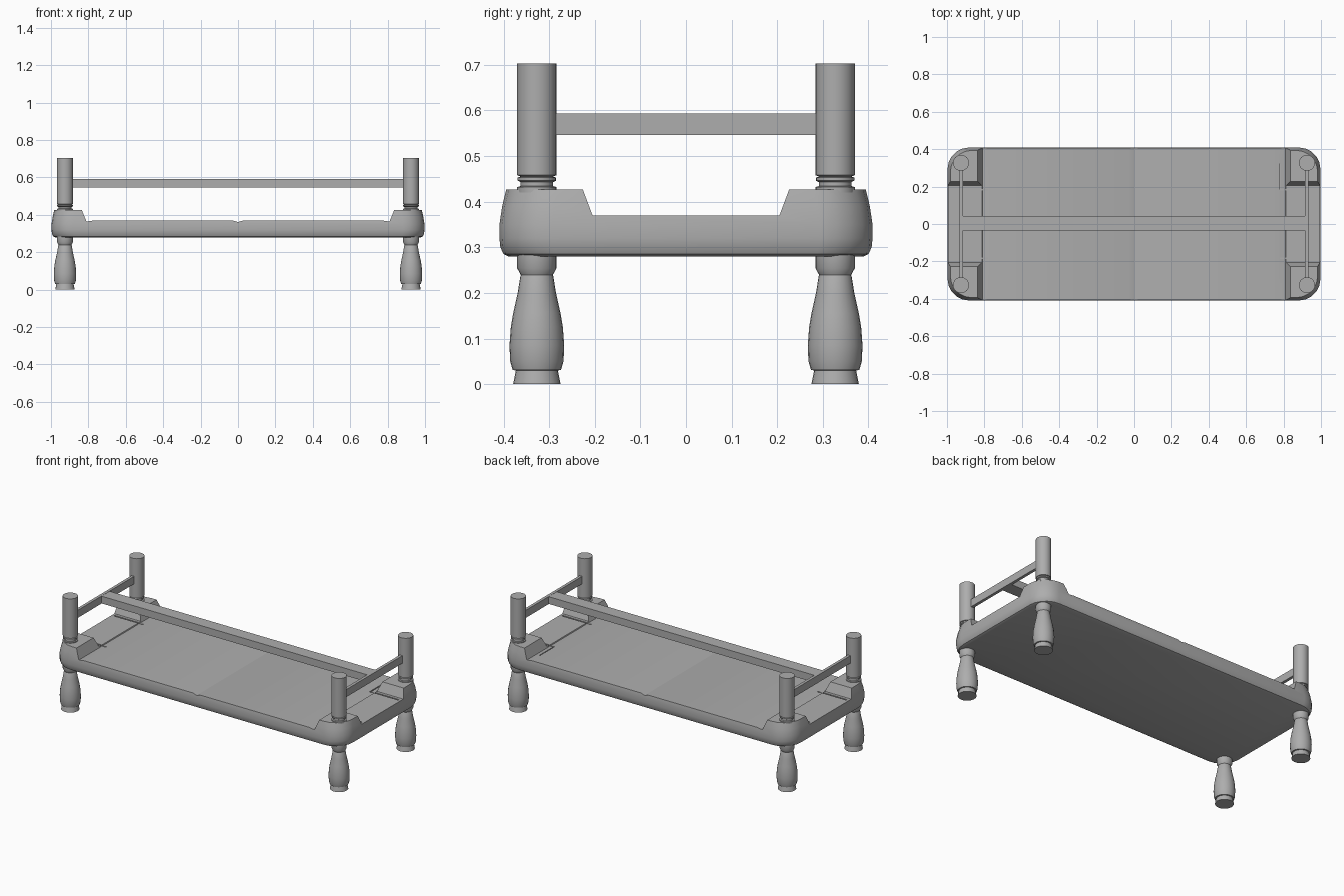
import bpy, bmesh, math

cube = bpy.data.objects.get("Cube")
if cube:
    bpy.data.objects.remove(cube, do_unlink=True)

grey = bpy.data.materials.new("warm_grey")
grey.use_nodes = True
COLOR = (0.42, 0.42, 0.42, 1)
grey.diffuse_color = COLOR
grey.node_tree.nodes["Principled BSDF"].inputs["Base Color"].default_value = COLOR


def finish(name, bm, smooth=True):
    bmesh.ops.recalc_face_normals(bm, faces=bm.faces)
    mesh = bpy.data.meshes.new(name)
    bm.to_mesh(mesh)
    bm.free()
    mesh.materials.append(grey)
    obj = bpy.data.objects.new(name, mesh)
    bpy.context.collection.objects.link(obj)
    if smooth:
        smooth_by_angle(obj)
    return obj


def smooth_by_angle(obj):
    bpy.ops.object.select_all(action='DESELECT')
    obj.select_set(True)
    bpy.context.view_layer.objects.active = obj
    bpy.ops.object.shade_smooth_by_angle(angle=math.radians(30))


def loft(rings):
    """Closed solid through equal-length rings of points."""
    bm = bmesh.new()
    loops = [[bm.verts.new(p) for p in ring] for ring in rings]
    n = len(loops[0])
    for a, b in zip(loops, loops[1:]):
        for i in range(n):
            j = (i + 1) % n
            bm.faces.new((a[i], a[j], b[j], b[i]))
    bm.faces.new(loops[0])
    bm.faces.new(loops[-1])
    return bm


def turned(name, profile, x, y, sides=24):
    angles = [math.tau * i / sides for i in range(sides)]
    rings = [[(x + r * math.cos(a), y + r * math.sin(a), z) for a in angles]
             for r, z in profile]
    return finish(name, loft(rings))


def box(name, lo, hi):
    rings = [[(lo[0], lo[1], z), (hi[0], lo[1], z), (hi[0], hi[1], z), (lo[0], hi[1], z)]
             for z in (lo[2], hi[2])]
    return finish(name, loft(rings), smooth=False)


def rounded_ring(inset, z, radius=0.115, steps=5):
    """Rounded rectangle outline of the bed frame at one height."""
    hx, hy = 0.997 - inset, 0.409 - inset
    ring = []
    for k, (sx, sy) in enumerate([(1, 1), (-1, 1), (-1, -1), (1, -1)]):
        for s in range(steps + 1):
            a = math.pi / 2 * (k + s / steps)
            ring.append((sx * (hx - radius) + radius * math.cos(a),
                         sy * (hy - radius) + radius * math.sin(a), z))
    return ring


def cut(target, cutter):
    mod = target.modifiers.new("cut", 'BOOLEAN')
    mod.operation = 'DIFFERENCE'
    mod.solver = 'EXACT'
    mod.object = cutter
    bpy.context.view_layer.objects.active = target
    bpy.ops.object.modifier_apply(modifier=mod.name)
    bpy.data.objects.remove(cutter, do_unlink=True)


# Bed base with raised corner blocks
levels = [(0.02, 0.28), (0.009, 0.285), (0.002, 0.3), (0, 0.32), (0, 0.35),
          (0.006, 0.39), (0.015, 0.427)]
base = finish("bed_base", loft([rounded_ring(i, z) for i, z in levels]), smooth=False)

# Lengthwise opening, with a shallow crease across the middle
half = [(0.025, 0.369), (0.775, 0.369), (0.81, 0.364), (0.845, 0.45)]
outline = [(-x, z) for x, z in reversed(half)] + [(0, 0.361)] + half
cut(base, finish("long_opening", loft([[(x, y, z) for x, z in outline] for y in (-0.6, 0.6)]), False))

# Crosswise opening between the corner blocks
outline = [(-0.235, 0.45), (-0.205, 0.37), (0.205, 0.37), (0.235, 0.45)]
cut(base, finish("cross_opening", loft([[(x, y, z) for y, z in outline] for x in (-1.2, 1.2)]), False))

# Thin grooves beside the corner blocks
for sx in (-1, 1):
    for sy in (-1, 1):
        x0, x1 = sorted((sx * 0.78, sx * 0.98))
        y0, y1 = sorted((sy * 0.178, sy * 0.187))
        cut(base, box("groove", (x0, y0, 0.363), (x1, y1, 0.39)))
cut(base, box("side_groove", (0.779, 0.187, 0.36), (0.785, 0.32, 0.39)))
smooth_by_angle(base)

# Turned legs and corner posts
leg_profile = [(0.052, 0), (0.046, 0.03), (0.053, 0.031), (0.0585, 0.05), (0.06, 0.085),
               (0.057, 0.125), (0.052, 0.155), (0.042, 0.2), (0.036, 0.237),
               (0.035, 0.239), (0.043, 0.254), (0.043, 0.285)]
post_profile = [(0.043, 0.42), (0.043, 0.432), (0.036, 0.434), (0.036, 0.443),
                (0.042, 0.446), (0.042, 0.453), (0.035, 0.455), (0.043, 0.458), (0.043, 0.703)]
for sx, side in ((-1, "right"), (1, "left")):
    for sy, end in ((-1, "front"), (1, "back")):
        turned(f"{end}_{side}_leg", leg_profile, sx * 0.925, sy * 0.327)
        turned(f"{end}_{side}_post", post_profile, sx * 0.925, sy * 0.327)
    # End rail between two posts
    box(f"{side}_end_rail", (sx * 0.923 - 0.009, -0.3, 0.546), (sx * 0.923 + 0.009, 0.3, 0.593))

# Long rail joining the end rails
box("long_rail", (-0.915, -0.036, 0.547), (0.915, 0.044, 0.592))
